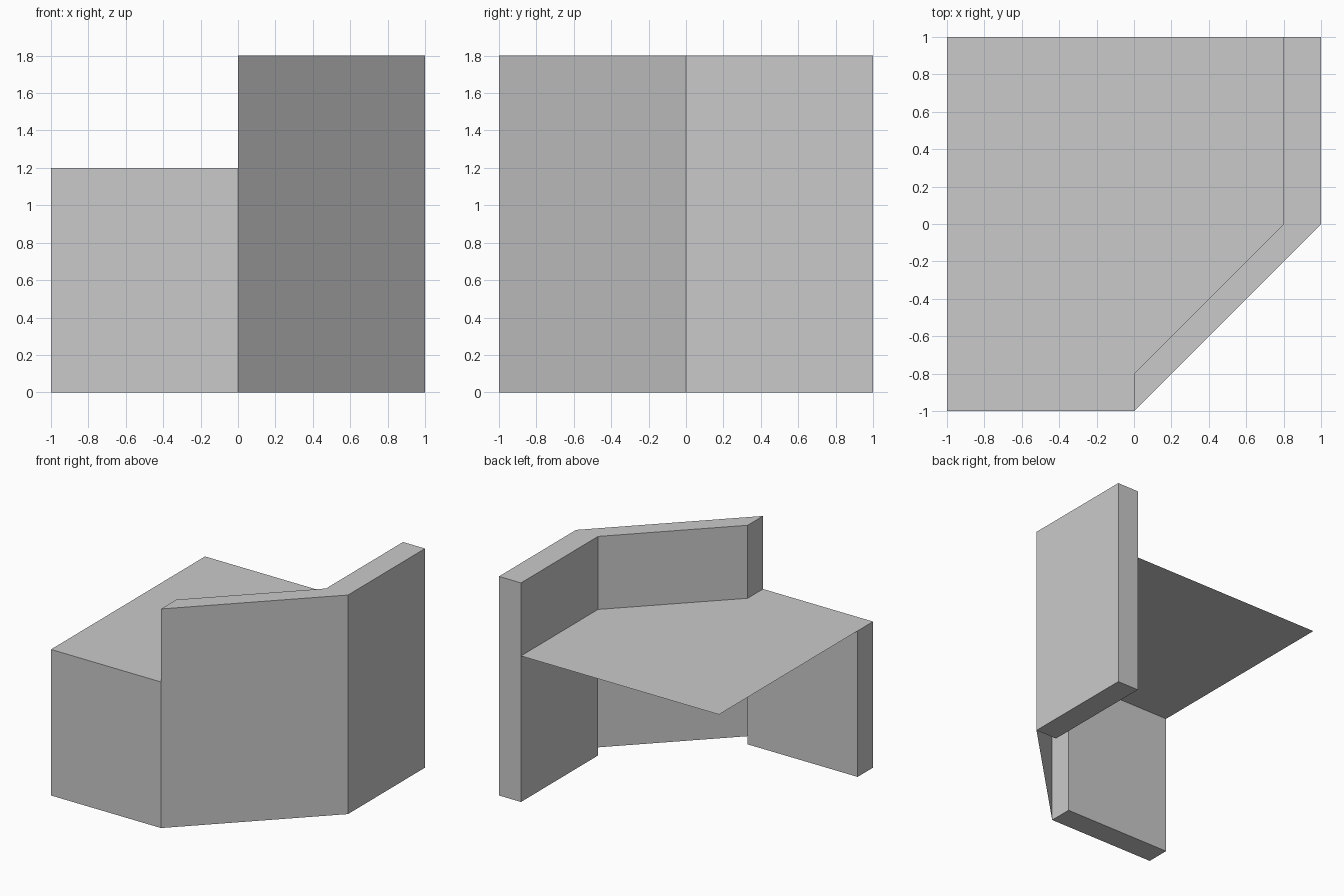
import bpy
import bmesh

cube = bpy.data.objects.get("Cube")
if cube:
    bpy.data.objects.remove(cube, do_unlink=True)

DESK_Z, WALL_Z = 1.2, 1.8

grey = bpy.data.materials.new("plain grey")
grey.use_nodes = True
colour = (0.59, 0.59, 0.59, 1)
grey.diffuse_color = colour
grey.node_tree.nodes["Principled BSDF"].inputs["Base Color"].default_value = colour


def finish(name, bm, recalc=True):
    """Turn a bmesh into a named object."""
    if recalc:
        bmesh.ops.recalc_face_normals(bm, faces=bm.faces)
    mesh = bpy.data.meshes.new(name)
    bm.to_mesh(mesh)
    bm.free()
    mesh.materials.append(grey)
    obj = bpy.data.objects.new(name, mesh)
    bpy.context.collection.objects.link(obj)


def prism(name, outline, low, high, bottom=True, top=True, open_sides=()):
    """Extrude a counter-clockwise outline, leaving chosen faces open."""
    bm = bmesh.new()
    lower = [bm.verts.new((x, y, low)) for x, y in outline]
    upper = [bm.verts.new((x, y, high)) for x, y in outline]
    n = len(outline)
    for i in range(n):
        if i not in open_sides:
            j = (i + 1) % n
            bm.faces.new((lower[i], lower[j], upper[j], upper[i]))
    if bottom:
        bm.faces.new(lower[::-1])
    if top:
        bm.faces.new(upper)
    finish(name, bm, recalc=False)


def sheet(name, corners):
    """One flat face."""
    bm = bmesh.new()
    bm.faces.new([bm.verts.new(c) for c in corners])
    finish(name, bm, recalc=False)


# Thin desk top, reaching over the front panel
desk = [(-1, -1), (0, -1), (0, -0.8), (0.8, 0), (0.8, 1), (-1, 1)]
sheet("desk_top", [(x, y, DESK_Z) for x, y in desk])

# Low front panel, closed above by the desk top
prism("front_panel", [(-1, -1), (0, -1), (0, -0.8), (-1, -0.8)],
      0, DESK_Z, top=False)

# Tall side wall
prism("side_wall", [(0.8, 0), (1, 0), (1, 1), (0.8, 1)], 0, WALL_Z)

# Thick upper part of the slanted wall, open where it meets the side wall
prism("slanted_wall_upper", [(0, -1), (1, 0), (0.8, 0), (0, -0.8)],
      DESK_Z, WALL_Z, open_sides=(1,))

# Lower part of the slanted wall is a single skin
sheet("slanted_wall_lower", [(0, -1, 0), (1, 0, 0),
                             (1, 0, DESK_Z), (0, -1, DESK_Z)])
